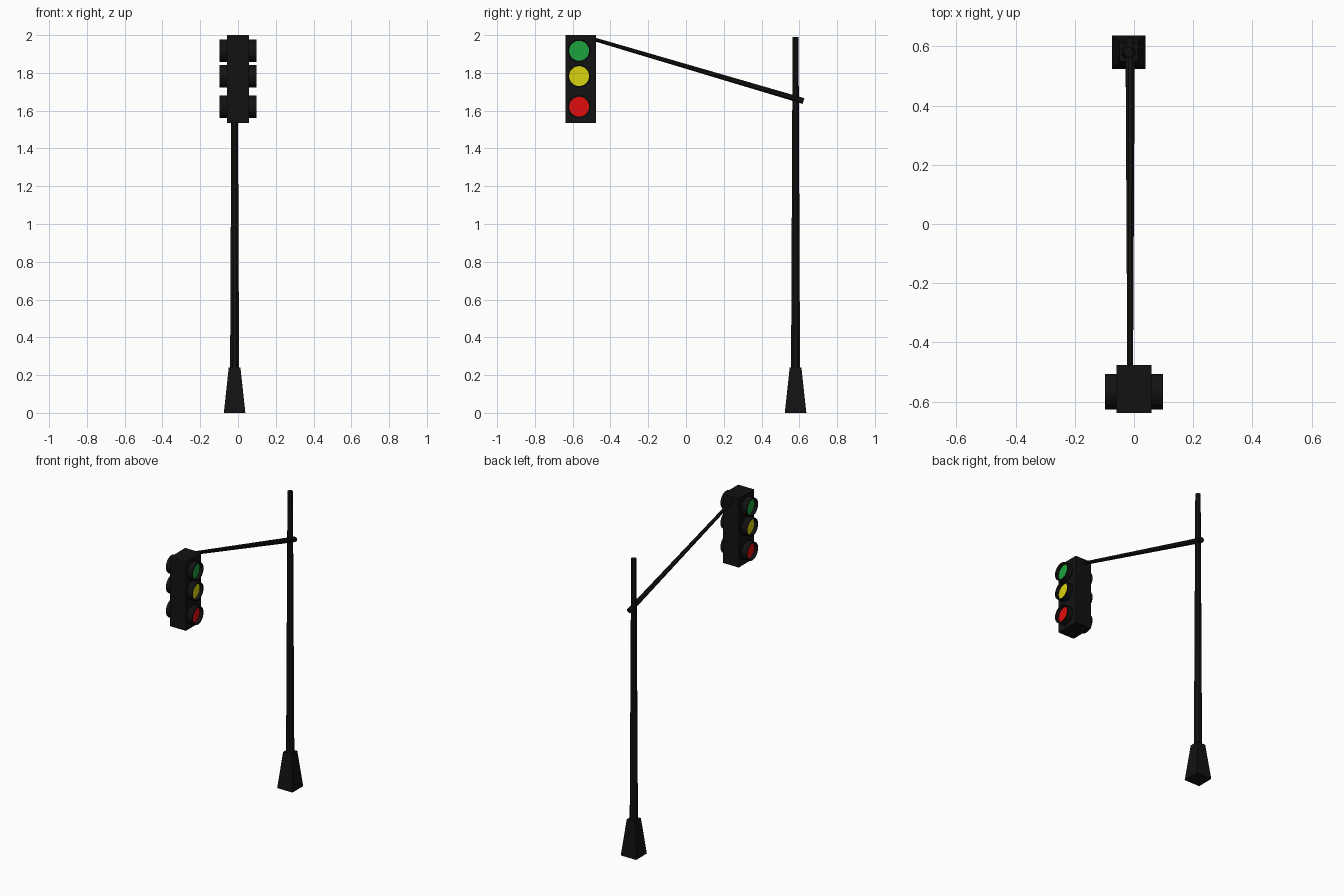
import bpy, bmesh, math
from mathutils import Vector, Matrix

if "Cube" in bpy.data.objects:
    bpy.data.objects.remove(bpy.data.objects["Cube"])


def material(name, rgb):
    m = bpy.data.materials.new(name)
    m.diffuse_color = (*rgb, 1)
    m.use_nodes = True
    m.node_tree.nodes["Principled BSDF"].inputs["Base Color"].default_value = m.diffuse_color
    return m


BLACK = material("black_metal", (0.006, 0.006, 0.006))
RED = material("red_light", (0.75, 0.004, 0.004))
YELLOW = material("yellow_light", (0.7, 0.65, 0.004))
GREEN = material("green_light", (0.012, 0.36, 0.045))


def finish(name, bm, mat, smooth=False):
    bmesh.ops.recalc_face_normals(bm, faces=bm.faces)
    me = bpy.data.meshes.new(name)
    bm.to_mesh(me)
    bm.free()
    me.materials.append(mat)
    ob = bpy.data.objects.new(name, me)
    bpy.context.collection.objects.link(ob)
    if smooth:
        bpy.context.view_layer.objects.active = ob
        ob.select_set(True)
        bpy.ops.object.shade_smooth_by_angle(angle=math.radians(50))
        ob.select_set(False)
    return ob


def rod(name, a, b, r1, r2, sides, mat, spin=0.0, smooth=False):
    """Tapered rod from point a to point b."""
    a, b = Vector(a), Vector(b)
    d = b - a
    turn = Vector((0, 0, 1)).rotation_difference(d).to_matrix().to_4x4()
    mx = Matrix.Translation((a + b) / 2) @ turn @ Matrix.Rotation(spin, 4, 'Z')
    bm = bmesh.new()
    bmesh.ops.create_cone(bm, cap_ends=True, segments=sides, radius1=r1,
                          radius2=r2, depth=d.length, matrix=mx)
    return finish(name, bm, mat, smooth)


def ring(name, side, y, z, x0, x1, r_out, r_in, n=24):
    """Open tube around a light, along x."""
    bm = bmesh.new()
    profile = [(x0, r_out), (x1, r_out), (x1, r_in), (x0, r_in)]
    loops = []
    for k in range(n):
        t = 2 * math.pi * k / n
        loops.append([bm.verts.new((side * x, y + r * math.cos(t), z + r * math.sin(t)))
                      for x, r in profile])
    for k in range(n):
        p, q = loops[k], loops[(k + 1) % n]
        for i in range(4):
            j = (i + 1) % 4
            bm.faces.new((p[i], p[j], q[j], q[i]))
    return finish(name, bm, BLACK, True)


PX, PY = -0.018, 0.58

# square tapered foot
rod("pole_base", (PX, PY, 0), (PX, PY, 0.24), 0.057 * math.sqrt(2),
    0.031 * math.sqrt(2), 4, BLACK, math.pi / 4)
# upright pole and sloping arm
rod("pole", (PX, PY, 0.2), (PX, PY, 1.99), 0.026, 0.017, 8, BLACK, math.pi / 8)
rod("arm", (-0.013, 0.622, 1.651), (-0.013, -0.50, 1.982), 0.017, 0.0105, 8,
    BLACK, math.pi / 8)

# signal housing
bm = bmesh.new()
bmesh.ops.create_cube(bm, size=1, matrix=Matrix.Translation((0, -0.557, 1.768))
                      @ Matrix.Diagonal((0.118, 0.162, 0.464, 1)))
finish("signal_housing", bm, BLACK)

# lights with tube visors on both sides
LY = -0.566
for side, where in ((1, "right"), (-1, "left")):
    for colour, mat, z in (("red", RED, 1.621), ("yellow", YELLOW, 1.783),
                           ("green", GREEN, 1.917)):
        ring(f"{colour}_visor_{where}", side, LY, z, 0.05, 0.098, 0.06, 0.053)
        rod(f"{colour}_lens_{where}", (side * 0.055, LY, z), (side * 0.075, LY, z),
            0.054, 0.054, 24, mat)
